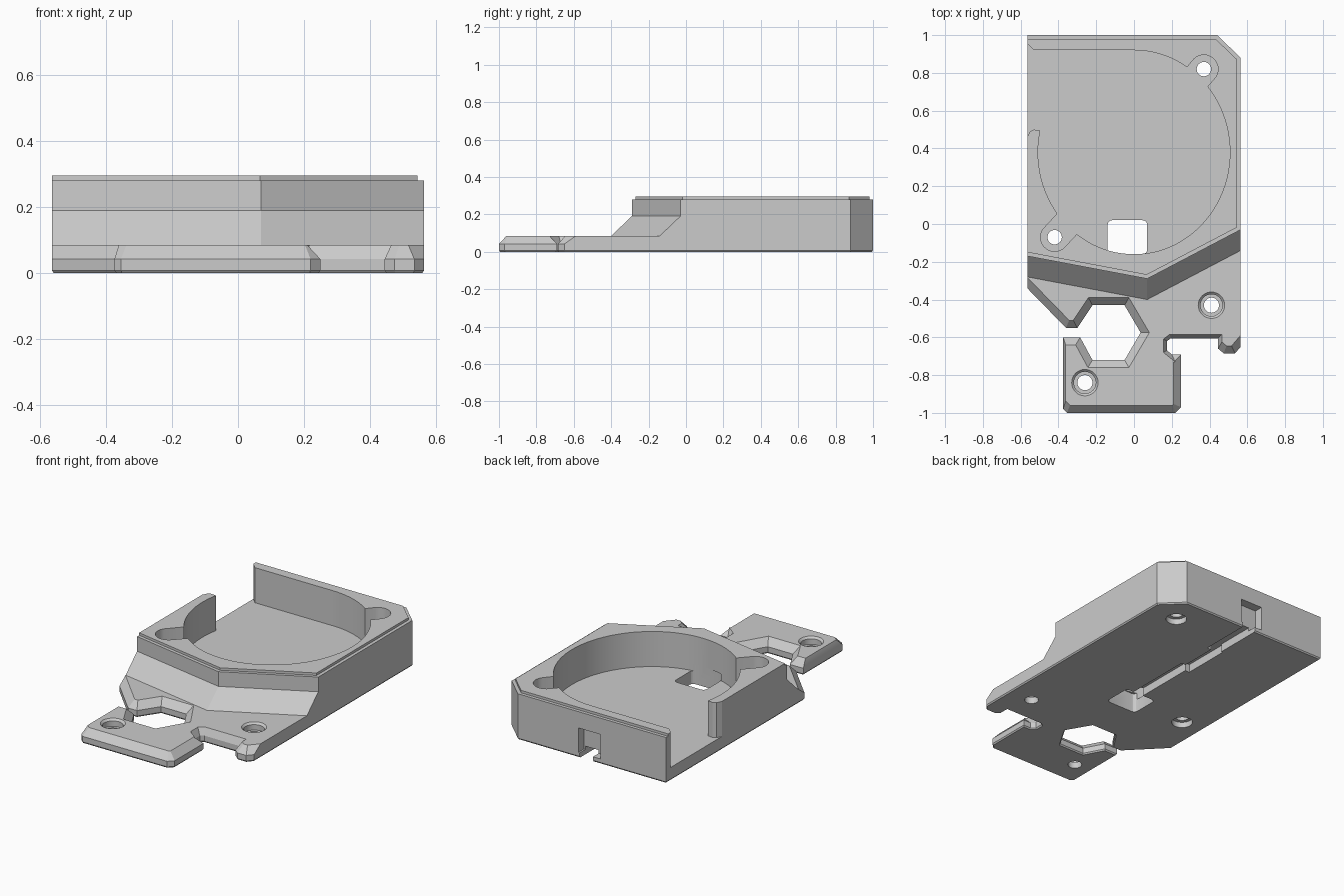
import bpy
import bmesh
from math import cos, sin, pi, radians
from mathutils import Vector

default_cube = bpy.data.objects.get("Cube")
if default_cube:
    bpy.data.objects.remove(default_cube, do_unlink=True)

grey = bpy.data.materials.new("plain grey")
grey.use_nodes = True
grey_colour = (0.6, 0.6, 0.6, 1)
grey.diffuse_color = grey_colour
grey.node_tree.nodes["Principled BSDF"].inputs["Base Color"].default_value = grey_colour


def loft(name, rings):
    """Solid through (height, counter-clockwise outline) rings of equal point count."""
    bm = bmesh.new()
    loops = [[bm.verts.new((p[0], p[1], z)) for p in outline] for z, outline in rings]
    count = len(loops[0])
    bm.faces.new(loops[0][::-1])
    bm.faces.new(loops[-1])
    for low, high in zip(loops, loops[1:]):
        for i in range(count):
            j = (i + 1) % count
            bm.faces.new((low[i], low[j], high[j], high[i]))
    mesh = bpy.data.meshes.new(name)
    bm.to_mesh(mesh)
    bm.free()
    mesh.materials.append(grey)
    obj = bpy.data.objects.new(name, mesh)
    bpy.context.collection.objects.link(obj)
    return obj


def inset(outline, widths):
    """Move each edge of a counter-clockwise outline inwards by its own width."""
    points = [Vector(p[:2]) for p in outline]
    result = []
    for i, here in enumerate(points):
        before = (here - points[i - 1]).normalized()
        after = (points[(i + 1) % len(points)] - here).normalized()
        start = here + Vector((-before.y, before.x)) * widths[i - 1]
        end = here + Vector((-after.y, after.x)) * widths[i]
        gap = end - start
        along = (gap.x * after.y - gap.y * after.x) / (before.x * after.y - before.y * after.x)
        result.append(start + before * along)
    return result


def prism(outline, bottom, top):
    return loft("cutter", [(bottom, outline), (top, outline)])


def box(left, right, front, back, bottom, top):
    return prism([(left, front), (right, front), (right, back), (left, back)], bottom, top)


def oval(centre, radius_x, radius_y, sides=32):
    return [(centre[0] + radius_x * cos(2 * pi * i / sides),
             centre[1] + radius_y * sin(2 * pi * i / sides)) for i in range(sides)]


def circle(centre, radius):
    return oval(centre, radius, radius)


def cut(target, cutter):
    cutter.hide_render = True
    modifier = target.modifiers.new("cut", 'BOOLEAN')
    modifier.operation = 'DIFFERENCE'
    modifier.solver = 'EXACT'
    modifier.object = cutter
    bpy.context.view_layer.objects.active = target
    bpy.ops.object.modifier_apply(modifier=modifier.name)
    bpy.data.objects.remove(cutter, do_unlink=True)


# Housing with sloped front and raised rim
LEFT, RIGHT = -0.565, 0.565
PLATE_TOP, FLOOR, WALL_TOP, RIM_TOP = 0.085, 0.08, 0.28, 0.295
FOOT = 0.006


def housing_outline(shift):
    return [(LEFT, 1), (LEFT, -0.17 - shift), (0.07, -0.29 - shift),
            (RIGHT, -0.03 - shift), (RIGHT, 0.88), (0.44, 1)]


foot, upper = housing_outline(0.11), housing_outline(0)
rim = inset(upper, [0] + [0.02] * 5)
foot_edge = inset(foot, [FOOT, 0, 0, FOOT, FOOT, FOOT])
housing = loft("housing", [(0, foot_edge), (0.008, foot), (PLATE_TOP, foot), (0.19, upper),
                           (WALL_TOP, upper), (WALL_TOP, rim), (RIM_TOP, rim)])

# Rounded fan chamber
centre = Vector((0, 0.38))
cut(housing, prism(oval(centre, 0.508, 0.54, 96), FLOOR, 1))

# Air outlet through the side wall
outlet = [(-0.7, 0.46), (LEFT, 0.46), (-0.55, 0.49), (-0.53, 0.5), (-0.495, 0.495), (-0.47, 0.46),
          (0, 0.46), (0, 0.92), (-0.53, 0.92), (LEFT, 0.955), (-0.7, 0.955)]
cut(housing, prism(outlet, FLOOR, 1))

# Screw pockets, their holes and the recesses underneath
for spot in (Vector((0.37, 0.82)), Vector((-0.42, -0.07))):
    inward = (centre - spot).normalized()
    pocket = []
    for p in circle(spot, 0.075):
        point = Vector(p)
        if (point - spot).dot(inward) > 0.001:
            point += inward * 0.12
        pocket.append(point)
    cut(housing, prism(pocket, FLOOR, 1))
    cut(housing, prism(circle(spot, 0.038), -1, 1))
    cut(housing, prism(circle(spot, 0.06), -1, 0.035))

# Wire window with rounded corners
window = []
for i, corner in enumerate([(0.045, -0.005), (-0.115, -0.005), (-0.115, -0.135), (0.045, -0.135)]):
    for step in range(5):
        angle = (i + step / 4) * pi / 2
        window.append((corner[0] + 0.025 * cos(angle), corner[1] + 0.025 * sin(angle)))
cut(housing, prism(window, -1, 0.12))

# Staggered wire channel underneath and its exit in the back wall
for left, right, front, back in ((-0.05, 0.02, -0.02, 0.45), (-0.08, -0.01, 0.4, 0.7),
                                 (-0.07, 0.02, 0.68, 1.1)):
    cut(housing, box(left, right, front, back, -1, 0.05))
cut(housing, box(-0.12, 0.03, 0.945, 1.1, 0.03, 0.18))

# Mounting plate: x, y and the chamfer width of the edge that follows
C = 0.04
plate_outline = [
    (LEFT, -0.28, 0), (LEFT, -0.34, C), (-0.36, -0.55, C), (-0.3, -0.55, C),
    (-0.22, -0.43, C), (-0.05, -0.43, C), (0.035, -0.575, C), (-0.05, -0.72, C),
    (-0.22, -0.72, C), (-0.285, -0.6, C), (-0.375, -0.6, C / 3), (-0.375, -0.98, C),
    (-0.355, -1, C), (0.22, -1, C), (0.25, -0.97, C), (0.25, -0.69, C),
    (0.2, -0.69, C / 2), (0.175, -0.67, C / 2), (0.175, -0.62, C / 2), (0.195, -0.605, C / 2),
    (0.445, -0.605, C / 2), (0.445, -0.66, C), (0.475, -0.685, C), (0.535, -0.685, C),
    (RIGHT, -0.65, 0), (RIGHT, -0.14, 0), (0.07, -0.4, 0)]
chamfers = [p[2] for p in plate_outline]
foot_widths = [FOOT] * (len(chamfers) - 2) + [0, 0]
plate = loft("mounting_plate", [
    (0, inset(plate_outline, foot_widths)), (0.008, plate_outline),
    (0.042, plate_outline), (PLATE_TOP, inset(plate_outline, chamfers))])

# Counterbored mounting holes
for spot in ((0.41, -0.43), (-0.26, -0.84)):
    cut(plate, prism(circle(spot, 0.04), -1, 1))
    cut(plate, loft("cutter", [(0.04, circle(spot, 0.058)), (0.073, circle(spot, 0.058)),
                               (PLATE_TOP, circle(spot, 0.07)), (0.2, circle(spot, 0.07))]))

# Smooth curved walls, keep the edges crisp
bpy.ops.object.select_all(action='DESELECT')
for part in (housing, plate):
    part.select_set(True)
bpy.context.view_layer.objects.active = housing
bpy.ops.object.shade_smooth_by_angle(angle=radians(20))
